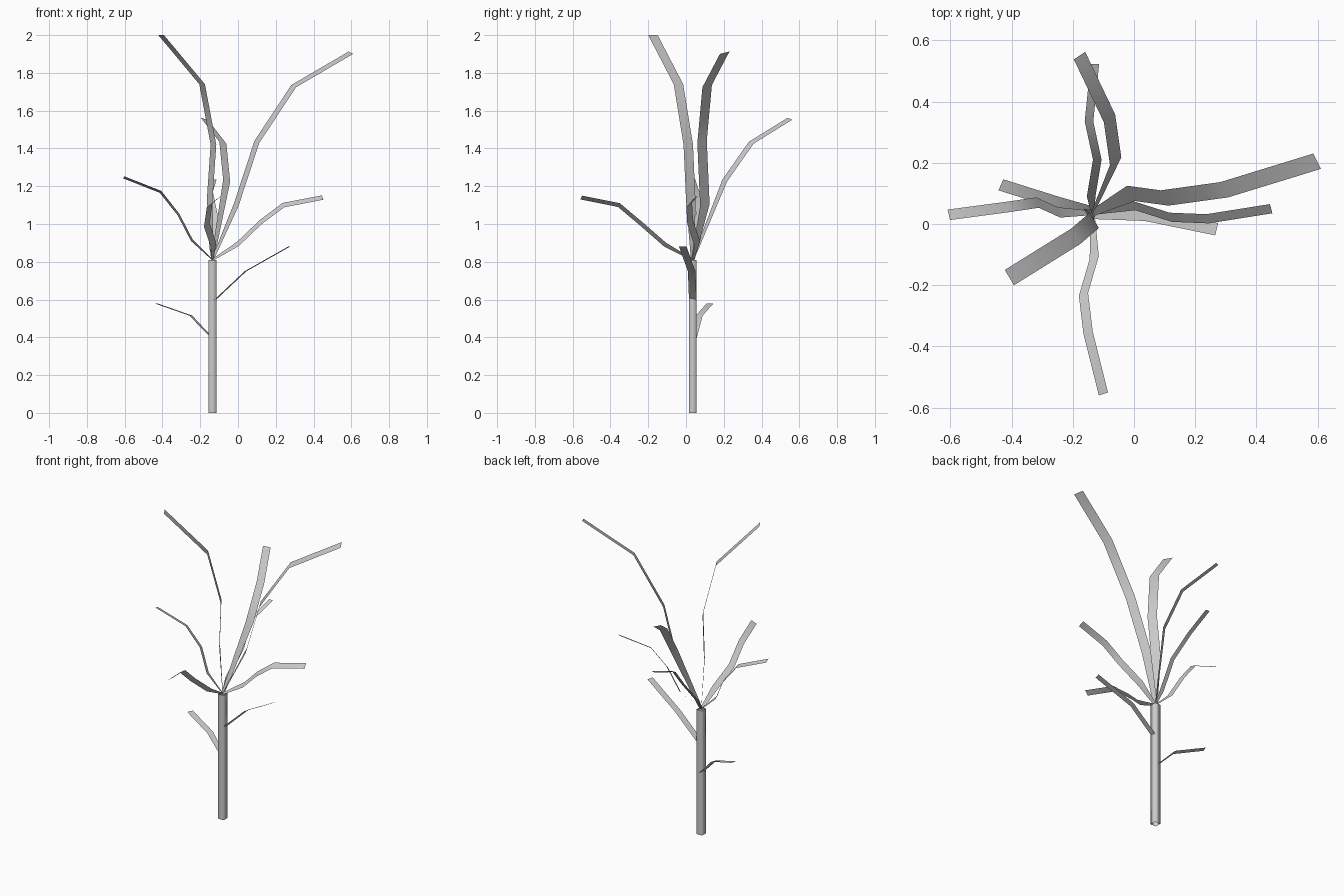
import bpy
import bmesh
from mathutils import Vector


def finish(name, bm):
    mesh = bpy.data.meshes.new(name)
    bm.to_mesh(mesh)
    bm.free()
    for p in mesh.polygons:
        p.use_smooth = True
    obj = bpy.data.objects.new(name, mesh)
    bpy.context.collection.objects.link(obj)
    return obj


def ribbon(name, path, side, base=0.4):
    """Flat strip along a path; side is the full-width vector, base the width factor at the root."""
    bm = bmesh.new()
    half = Vector(side) / 2
    rows = []
    for i, p in enumerate(path):
        h = half * (base if i == 0 else 1.0)
        rows.append([bm.verts.new(Vector(p) + h), bm.verts.new(Vector(p) - h)])
    for a, b in zip(rows, rows[1:]):
        bm.faces.new((a[0], a[1], b[1], b[0]))
    bmesh.ops.recalc_face_normals(bm, faces=bm.faces)
    return finish(name, bm)


# Trunk: open square tube
bm = bmesh.new()
cx, cy, r = -0.135, 0.036, 0.02
rings = [[bm.verts.new((cx + sx * r, cy + sy * r, z))
          for sx, sy in ((-1, -1), (1, -1), (1, 1), (-1, 1))] for z in (0, 0.81)]
for i in range(4):
    j = (i + 1) % 4
    bm.faces.new((rings[0][i], rings[0][j], rings[1][j], rings[1][i]))
finish("trunk", bm)

# Branches fanning out from the trunk top
top = (cx, cy, 0.81)
ribbon("tall_left_branch",
       [top, (-0.15, 0.025, 1.13), (-0.13, 0.012, 1.42), (-0.19, -0.04, 1.74), (-0.407, -0.175, 2.0)],
       (0.03, -0.05, 0))
ribbon("tall_right_branch",
       [top, (-0.01, 0.1, 1.1), (0.1, 0.085, 1.435), (0.295, 0.112, 1.73), (0.598, 0.205, 1.907)],
       (0.025, -0.05, -0.012))
ribbon("low_right_branch",
       [top, (0.0, 0.06, 0.895), (0.12, 0.022, 1.01), (0.24, 0.017, 1.1), (0.448, 0.05, 1.14)],
       (0.008, -0.03, -0.023))
ribbon("low_left_branch",
       [top, (-0.245, 0.038, 0.915), (-0.315, 0.07, 1.05), (-0.41, 0.056, 1.17), (-0.605, 0.03, 1.247)],
       (0.008, -0.034, 0.01))
ribbon("tall_back_branch",
       [top, (-0.06, 0.205, 1.23), (-0.08, 0.345, 1.43), (-0.178, 0.55, 1.557)],
       (0.037, 0.025, -0.01))
ribbon("low_back_branch",
       [top, (-0.14, 0.09, 0.89), (-0.12, 0.21, 1.04), (-0.147, 0.335, 1.17), (-0.128, 0.523, 1.235)],
       (0.028, 0, 0))
ribbon("front_branch",
       [top, (-0.13, -0.11, 0.89), (-0.165, -0.23, 0.995), (-0.15, -0.355, 1.1), (-0.1, -0.555, 1.14)],
       (0.03, 0.01, 0.02))

# Side shoots on the trunk
ribbon("right_shoot", [(-0.125, cy, 0.595), (0.04, 0.03, 0.75), (0.27, -0.017, 0.88)],
       (0.01, 0.04, 0), 1.0)
ribbon("left_shoot", [(-0.14, 0.045, 0.40), (-0.25, 0.07, 0.515), (-0.435, 0.128, 0.58)],
       (0.016, 0.036, 0), 0.7)
